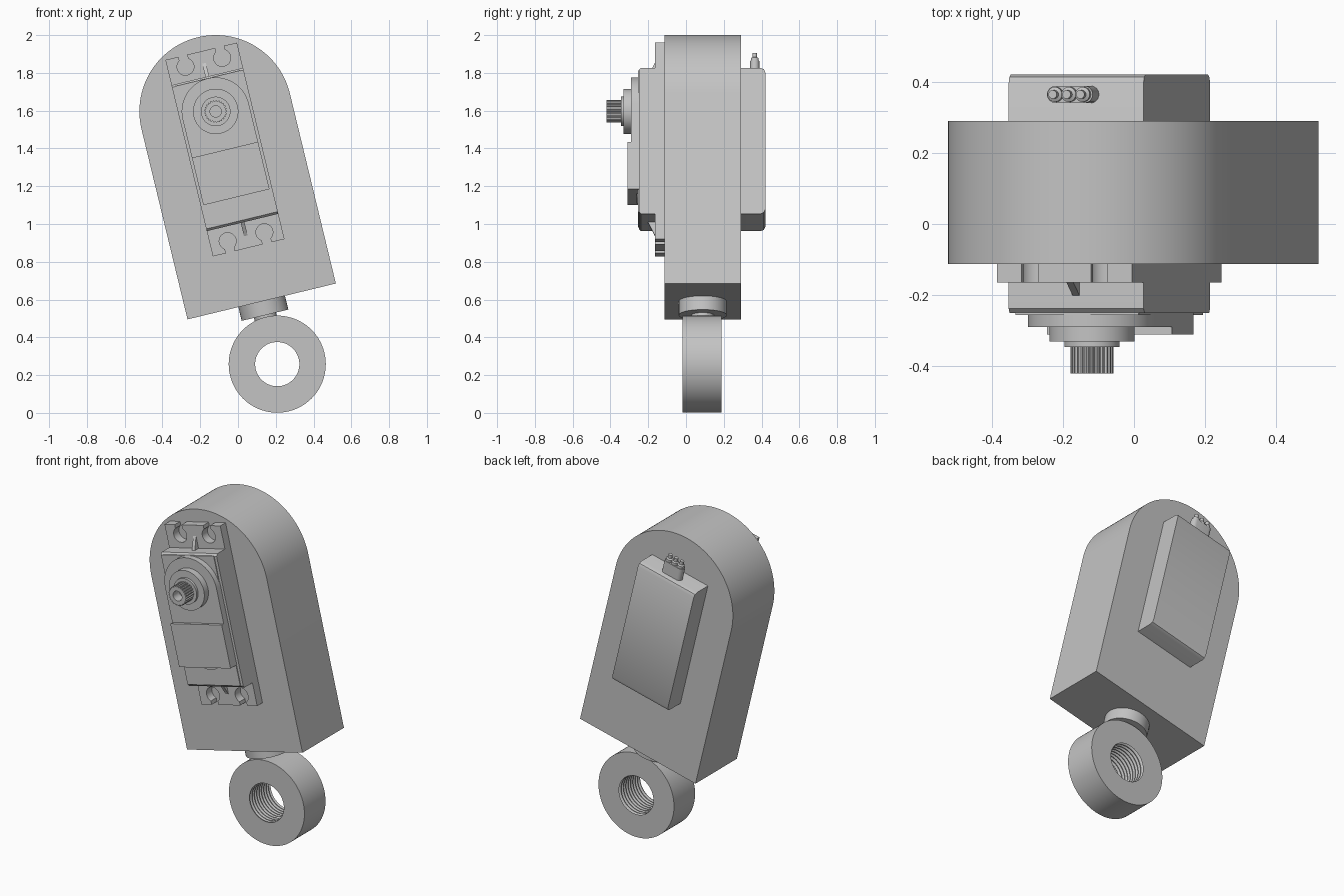
import bpy, bmesh, math

old = bpy.data.objects.get("Cube")
if old:
    bpy.data.objects.remove(old, do_unlink=True)

TILT = math.radians(13.6)
PIVOT = (-0.118, 0, 1.596)   # output shaft centre, shared origin of all parts
MID = -0.2075                # middle of the motor along its length
DEPTH = 0.0885               # middle of the case in depth

grey = bpy.data.materials.new("plain grey")
grey.use_nodes = True
grey.diffuse_color = (0.55, 0.55, 0.55, 1)
grey.node_tree.nodes["Principled BSDF"].inputs["Base Color"].default_value = (0.55, 0.55, 0.55, 1)
parts = []


def loft(name, rings, cap=True):
    """Join rings of points into a skin, with end caps or closed on itself."""
    bm = bmesh.new()
    loops = [[bm.verts.new(p) for p in ring] for ring in rings]
    n = len(loops[0])
    pairs = list(zip(loops, loops[1:]))
    if not cap:
        pairs.append((loops[-1], loops[0]))
    for a, b in pairs:
        for i in range(n):
            j = (i + 1) % n
            bm.faces.new((a[i], a[j], b[j], b[i]))
    if cap:
        bm.faces.new(loops[0])
        bm.faces.new(loops[-1])
    bmesh.ops.recalc_face_normals(bm, faces=bm.faces[:])
    mesh = bpy.data.meshes.new(name)
    bm.to_mesh(mesh)
    bm.free()
    mesh.materials.append(grey)
    ob = bpy.data.objects.new(name, mesh)
    ob.location = PIVOT
    ob.rotation_euler = (0, -TILT, 0)
    bpy.context.collection.objects.link(ob)
    parts.append(ob)
    return ob


def plate(name, outline, y0, y1):
    """Front outline (x, z) pushed along depth."""
    return loft(name, [[(x, y, z) for x, z in outline] for y in (y0, y1)])


def side_prism(name, outline, half):
    """Side outline (y, z) pushed across the width."""
    return loft(name, [[(x, y, z) for y, z in outline] for x in (-half, half)])


def turned(name, profile, axis="y", at=(0, 0), n=64, tooth=0.0, cap=True):
    """Turn (radius, height) pairs about the depth or length axis; wide rings may be toothed."""
    rings = []
    for r, h in profile:
        ring = []
        for i in range(n):
            t = 2 * math.pi * i / n
            q = r - (tooth if r > 0.05 and i % 4 > 1 else 0)
            a, b = at[0] + q * math.cos(t), at[1] + q * math.sin(t)
            ring.append((a, h, b) if axis == "y" else (a, b, h))
        rings.append(ring)
    return loft(name, rings, cap)


def arc(cx, cz, r, start, end, n=24):
    steps = [math.radians(start + (end - start) * i / n) for i in range(n + 1)]
    return [(cx + r * math.cos(t), cz + r * math.sin(t)) for t in steps]


def box(half, z0, z1):
    return [(-half, z0), (half, z0), (half, z1), (-half, z1)]


# Arched case
plate("case", [(-0.404, -1.035), (0.404, -1.035)] + arc(0, 0, 0.404, 0, 180, 64), -0.113, 0.29)

# Motor body passing through the case, softened along its end edges
f, b = 0.012, 0.025
lo, hi = -0.605, 0.19
side_prism("motor_body", [
    (-0.25 + f, lo), (0.42 - b, lo), (0.42 - b * 0.3, lo + b * 0.3), (0.42, lo + b),
    (0.42, hi - b), (0.42 - b * 0.3, hi - b * 0.3), (0.42 - b, hi),
    (-0.25 + f, hi), (-0.25, hi - f), (-0.25, lo + f)], 0.195)
plate("front_plate", box(0.178, lo + 0.015, hi - 0.01), -0.255, -0.24)

# Mounting ears with two keyhole slots, mirrored top and bottom
ear = [(0.195, 0.36), (0.195, 0.535)]
for x in (0.1, -0.1):
    ear += [(x + 0.024, 0.535)] + arc(x, 0.475, 0.045, 58, -238) + [(x - 0.024, 0.535)]
ear += [(-0.195, 0.535), (-0.195, 0.36)]
for side, s in (("top", 1), ("bottom", -1)):
    plate(side + "_ear", [(x, MID + s * z) for x, z in ear], -0.165, -0.1)
    side_prism(side + "_rib", [(y, MID + s * z) for y, z in
                               ((-0.16, 0.39), (-0.205, 0.39), (-0.165, 0.47), (-0.16, 0.47))], 0.01)

# Gear cover, raised block and round boss under it
plate("gear_cover", [(-0.18, -0.22), (0.18, -0.22)] + arc(0, 0, 0.18, 0, 180, 48), -0.29, -0.25)
plate("raised_block", box(0.18, -0.467, -0.209), -0.31, -0.25)
turned("lower_boss", [(0.12, -0.262), (0.12, -0.25)], at=(0, -0.377))

# Output bearing steps and splined hollow shaft
turned("bearing", [(0.12, -0.28), (0.12, -0.33), (0.078, -0.33), (0.078, -0.345)])
turned("output_shaft", [(0.03, -0.36), (0.03, -0.42), (0.06, -0.42), (0.06, -0.34)],
       n=100, tooth=0.006)

# Cable plug with three wires at the back
grip = arc(0.042, 0.364, 0.024, -90, 90, 12) + arc(-0.042, 0.364, 0.024, 90, 270, 12)
loft("cable_plug", [[(x, y, z) for x, y in grip] for z in (0.18, 0.265)])
for i in (-1, 0, 1):
    turned(f"wire_{i + 2}", [(0.021, 0.25), (0.021, 0.28), (0.012, 0.285), (0.012, 0.306)],
           axis="z", at=(i * 0.04, 0.364), n=20)

# Neck under the case
turned("neck", [(0.127, -1.03), (0.127, -1.11), (0.06, -1.11), (0.06, -1.14)],
       axis="z", at=(0, DEPTH))

# Eyelet with a ridged bore
y0, y1, turns = -0.018, 0.187, 9
bore = []
for i in range(turns):
    a, step = y0 + (y1 - y0) * i / turns, (y1 - y0) / turns
    bore += [(0.117, a), (0.117, a + step * 0.2), (0.131, a + step * 0.6)]
bore.append((0.117, y1))
turned("eyelet", bore + [(0.257, y1), (0.257, y0)], at=(0.002, -1.377), n=80, cap=False)

# Smooth round surfaces, keeping edges sharp
for ob in bpy.context.selected_objects:
    ob.select_set(False)
for ob in parts:
    ob.select_set(True)
bpy.context.view_layer.objects.active = parts[0]
bpy.ops.object.shade_smooth_by_angle(angle=math.radians(25))
